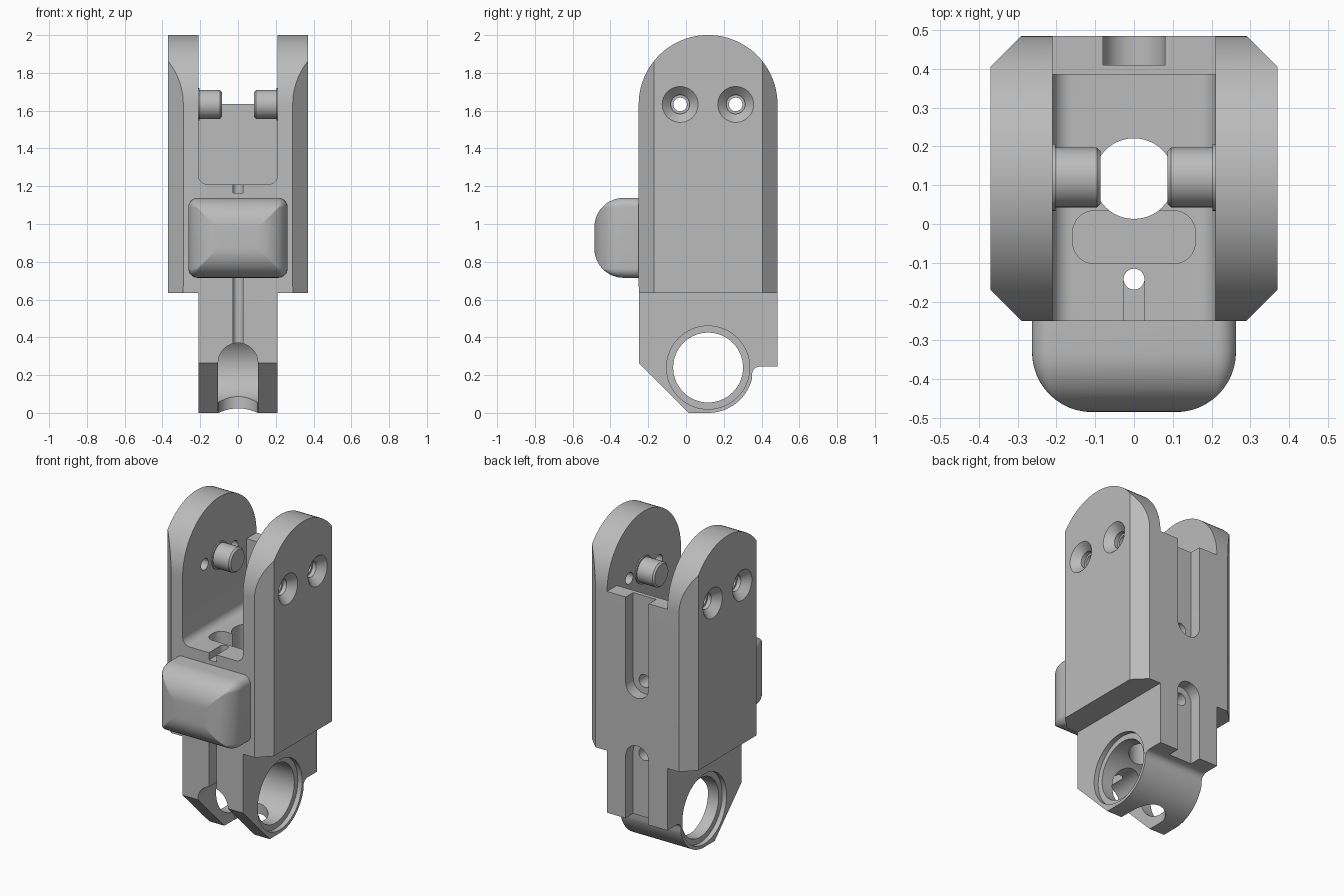
import bpy, bmesh, math

cube = bpy.data.objects.get("Cube")
if cube:
    bpy.data.objects.remove(cube, do_unlink=True)

grey = bpy.data.materials.new("plain_grey")
grey.use_nodes = True
grey.diffuse_color = (0.5, 0.5, 0.5, 1)
grey.node_tree.nodes["Principled BSDF"].inputs["Base Color"].default_value = (0.5, 0.5, 0.5, 1)


def arc(cx, cy, r, a0, a1, n=24):
    """Points on an arc, angles in degrees."""
    angles = [math.radians(a0 + (a1 - a0) * i / n) for i in range(n + 1)]
    return [(cx + r * math.cos(a), cy + r * math.sin(a)) for a in angles]


def circle(cx, cy, r, n=48):
    return arc(cx, cy, r, 0, 360, n)[:-1]


def rect(x0, x1, y0, y1):
    return [(x0, y0), (x1, y0), (x1, y1), (x0, y1)]


def round_rect(x0, x1, y0, y1, r, n=8):
    return (arc(x1 - r, y1 - r, r, 0, 90, n) + arc(x0 + r, y1 - r, r, 90, 180, n)
            + arc(x0 + r, y0 + r, r, 180, 270, n) + arc(x1 - r, y0 + r, r, 270, 360, n))


def place(axis, c, p):
    return {"x": (c, p[0], p[1]), "y": (p[0], c, p[1]), "z": (p[0], p[1], c)}[axis]


def loft(name, axis, sections):
    """Skin a list of (position, outline) sections along an axis and cap the ends."""
    bm = bmesh.new()
    rings = [[bm.verts.new(place(axis, c, p)) for p in pts] for c, pts in sections]
    for a, b in zip(rings, rings[1:]):
        for i in range(len(a)):
            j = (i + 1) % len(a)
            bm.faces.new((a[i], a[j], b[j], b[i]))
    bm.faces.new(rings[0])
    bm.faces.new(rings[-1])
    bmesh.ops.recalc_face_normals(bm, faces=bm.faces)
    mesh = bpy.data.meshes.new(name)
    bm.to_mesh(mesh)
    bm.free()
    mesh.materials.append(grey)
    ob = bpy.data.objects.new(name, mesh)
    bpy.context.collection.objects.link(ob)
    return ob


def activate(ob):
    bpy.ops.object.select_all(action="DESELECT")
    ob.select_set(True)
    bpy.context.view_layer.objects.active = ob


def cut(axis, *sections):
    """Subtract a lofted cutter from the body."""
    cutter = loft("cutter", axis, sections)
    cutter.hide_render = True
    mod = body.modifiers.new("cut", "BOOLEAN")
    mod.operation, mod.solver, mod.object = "DIFFERENCE", "EXACT", cutter
    activate(body)
    bpy.ops.object.modifier_apply(modifier=mod.name)
    bpy.data.objects.remove(cutter, do_unlink=True)


def cut_prism(axis, pts, a, b):
    cut(axis, (a, pts), (b, pts))


W, N, F, B = 0.37, 0.21, -0.25, 0.485     # half width, neck half width, front, back
CY, PIN_Z, EYE_Z = 0.117, 1.633, 0.24

# Body: side profile with domed top and rounded eye at the foot
profile = ([(F, 0.265), (0.015, 0)] + arc(CY, EYE_Z, 0.24, -90, -14)
           + arc(0.39, 0.205, 0.04, 180, 90, 6) + [(B, 0.245)]
           + arc(CY, PIN_Z, 0.3675, 0, 180, 48))
body = loft("body", "x", [(-W, profile), (W, profile)])

# Narrow neck and chamfered uprights
for s in (-1, 1):
    cut_prism("x", rect(-1, 1, -0.5, 0.635), s * N, s * 0.6)
    for y, d in ((F, 1), (B, -1)):
        tri = [(s * 0.25, y - d * 0.04), (s * 0.45, y - d * 0.04), (s * 0.45, y + d * 0.16)]
        cut_prism("z", tri, -0.2, 2.3)

# Fork slot with rounded floor corners, open above the back wall
r = 0.05
cut_prism("y", [(N, 2.3), (-N, 2.3)] + arc(-N + r, 1.21 + r, r, 180, 270, 8)
          + arc(N - r, 1.21 + r, r, 270, 360, 8), -0.6, 0.385)
cut_prism("y", rect(-N, N, 1.635, 2.4), 0.3, 0.7)

# Eye bore with counterbores
cut_prism("x", circle(CY, EYE_Z, 0.185, 64), -0.6, 0.6)
for s in (-1, 1):
    cut_prism("x", circle(CY, EYE_Z, 0.22, 64), s * 0.18, s * 0.3)

# Arched opening at the front foot, and the vertical passage
cut_prism("y", [(-0.105, -0.2), (0.105, -0.2)] + arc(0, 0.265, 0.105, 0, 180), -0.5, CY)
cut_prism("z", circle(0, CY, 0.104), -0.2, 1.4)

# Floor pocket, small vertical hole and front grooves
cut_prism("z", round_rect(-0.158, 0.158, -0.102, 0.034, 0.055), 1.06, 1.4)
cut_prism("z", circle(0, -0.142, 0.027, 24), -0.2, 1.4)
for z0, z1 in ((1.165, 1.4), (0.3, 0.9)):
    cut_prism("y", rect(-0.0265, 0.0265, z0, z1), -0.5, -0.142)

# Back slots with cable holes
cut_prism("y", [(0.08, 1.9), (-0.08, 1.9)] + arc(0, 1.1, 0.08, 180, 360), 0.41, 0.7)
cut_prism("y", [(-0.08, 0.1), (0.08, 0.1)] + arc(0, 0.64, 0.08, 0, 180), 0.41, 0.7)
for z in (1.1, 0.64):
    cut_prism("y", circle(0, z, 0.04, 24), 0.16, 0.6)

# Countersunk side holes
for y in (-0.031, 0.263):
    cut_prism("x", circle(y, PIN_Z, 0.036, 32), -0.6, 0.6)
    for s in (-1, 1):
        cut("x", (s * 0.3, circle(y, PIN_Z, 0.05)), (s * 0.325, circle(y, PIN_Z, 0.05)),
            (s * 0.37, circle(y, PIN_Z, 0.095)), (s * 0.4, circle(y, PIN_Z, 0.095)))

# Inner pins with a thin collar
parts = [body]
for side, s in (("left", 1), ("right", -1)):
    steps = [(0.23, 0.086), (0.203, 0.086), (0.203, 0.077), (0.096, 0.077), (0.086, 0.067)]
    parts.append(loft(side + "_pin", "x", [(s * x, circle(CY + 0.003, PIN_Z, r)) for x, r in steps]))

# Front pad: rounded rectangle shrinking along a quarter circle
R = 0.155
sections = [(F + 0.005, round_rect(-0.263, 0.263, 0.715, 1.138, 0.05))]
for i in range(13):
    t = math.radians(90 * i / 12)
    d = R * (1 - math.cos(t))
    sections.append((-0.33 - R * math.sin(t),
                     round_rect(-0.263 + d, 0.263 - d, 0.715 + d, 1.138 - d, max(0.05 - d, 0.006))))
parts.append(loft("front_pad", "y", sections))

for ob in parts:
    activate(ob)
    bpy.ops.object.shade_smooth_by_angle(angle=math.radians(30))
